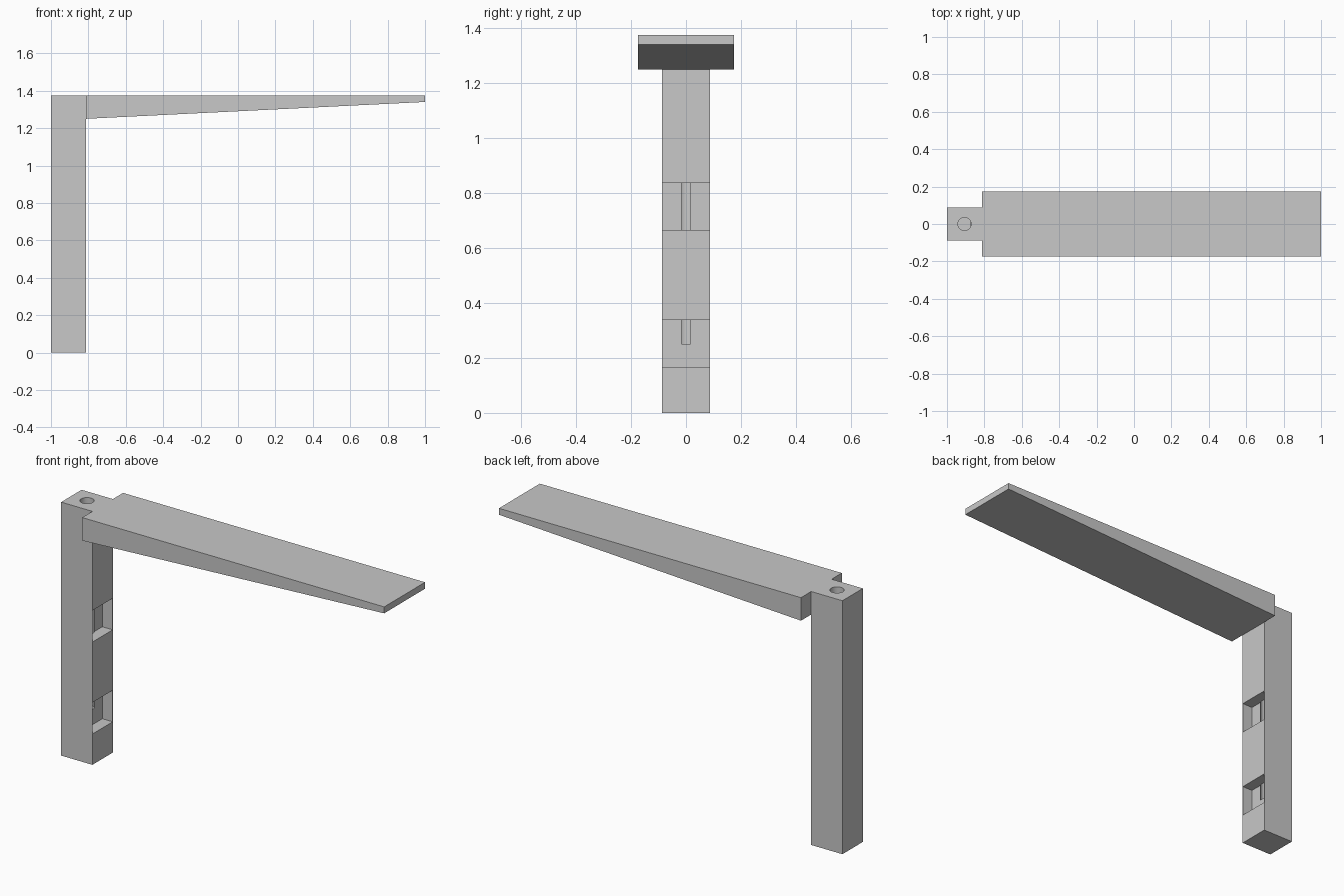
import bpy
import bmesh

if "Cube" in bpy.data.objects:
    bpy.data.objects.remove(bpy.data.objects["Cube"], do_unlink=True)

grey = bpy.data.materials.new("plain grey")
grey.use_nodes = True
grey.diffuse_color = (0.58, 0.58, 0.58, 1)
grey.node_tree.nodes["Principled BSDF"].inputs["Base Color"].default_value = grey.diffuse_color

LEFT, JOINT, RIGHT = -1.0, -0.8125, 1.0
TOP = 1.375
POST_HALF = 0.0875
ARM_HALF = 0.175


def prism(name, profile, half):
    """Extrude an x-z outline symmetrically along y."""
    bm = bmesh.new()
    face = bm.faces.new([bm.verts.new((x, -half, z)) for x, z in profile])
    grown = bmesh.ops.extrude_face_region(bm, geom=[face])["geom"]
    moved = [v for v in grown if isinstance(v, bmesh.types.BMVert)]
    bmesh.ops.translate(bm, verts=moved, vec=(0, 2 * half, 0))
    bmesh.ops.recalc_face_normals(bm, faces=bm.faces)
    mesh = bpy.data.meshes.new(name)
    bm.to_mesh(mesh)
    bm.free()
    obj = bpy.data.objects.new(name, mesh)
    bpy.context.collection.objects.link(obj)
    mesh.materials.append(grey)
    return obj


def block(name, x0, x1, z0, z1, half):
    return prism(name, [(x0, z0), (x1, z0), (x1, z1), (x0, z1)], half)


def cut(target, cutter):
    mod = target.modifiers.new(cutter.name, 'BOOLEAN')
    mod.operation = 'DIFFERENCE'
    mod.solver = 'EXACT'
    mod.object = cutter
    bpy.context.view_layer.objects.active = target
    bpy.ops.object.modifier_apply(modifier=mod.name)
    bpy.data.objects.remove(cutter, do_unlink=True)


# Upright post
post = block("post", LEFT, JOINT, 0, TOP, POST_HALF)

# Two pockets facing the arm side, with paper-thin side walls
for bottom in (0.167, 0.666):
    cut(post, block("pocket_cutter", -0.875, JOINT + 0.1, bottom,
                    bottom + 0.171, POST_HALF - 0.001))

# Vertical bore from the top, stopping inside the lower part of the post
bore_floor, bore_end = 0.25, TOP + 0.1
bpy.ops.mesh.primitive_cylinder_add(
    vertices=48, radius=0.0353, depth=bore_end - bore_floor,
    location=((LEFT + JOINT) / 2, 0, (bore_floor + bore_end) / 2))
bore = bpy.context.object
bore.name = "bore_cutter"
bore.data.materials.append(grey)
cut(post, bore)

# Tapered arm, flush with the top of the post
arm = prism("arm", [(JOINT, 1.25), (RIGHT, 1.34), (RIGHT, TOP), (JOINT, TOP)], ARM_HALF)

# Smooth only the curved bore wall
bpy.ops.object.select_all(action='DESELECT')
post.select_set(True)
bpy.context.view_layer.objects.active = post
bpy.ops.object.shade_smooth_by_angle(angle=0.5)
